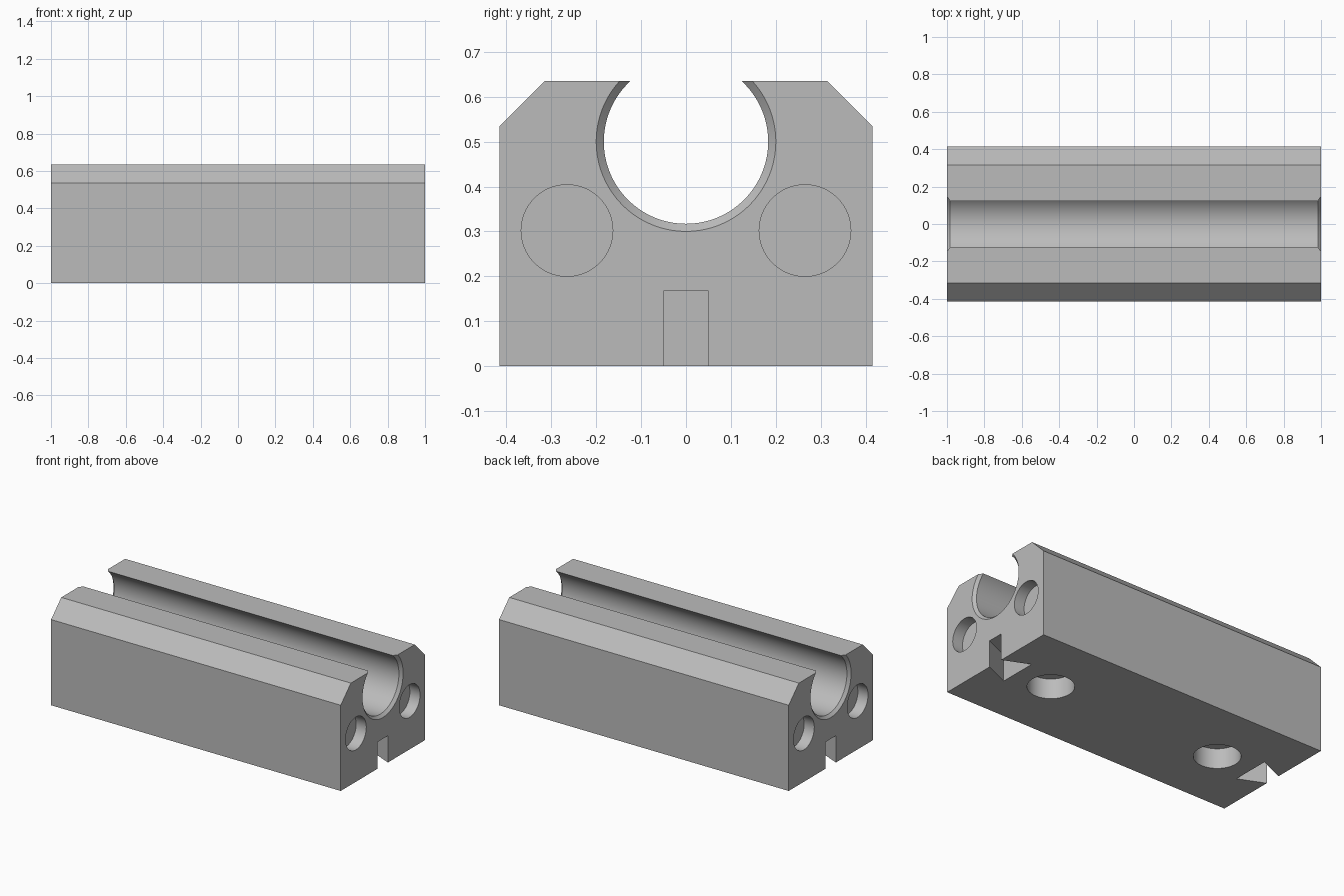
import bpy, bmesh, math

cube = bpy.data.objects.get("Cube")
if cube:
    bpy.data.objects.remove(cube, do_unlink=True)

grey = bpy.data.materials.new("plain grey")
grey.use_nodes = True
colour = (0.5, 0.5, 0.5, 1)
grey.diffuse_color = colour
grey.node_tree.nodes["Principled BSDF"].inputs["Base Color"].default_value = colour


def loft(name, rings):
    """Skin a closed solid through matching rings of points."""
    bm = bmesh.new()
    loops = [[bm.verts.new(p) for p in ring] for ring in rings]
    n = len(loops[0])
    for a, b in zip(loops, loops[1:]):
        for i in range(n):
            j = (i + 1) % n
            bm.faces.new((a[i], a[j], b[j], b[i]))
    bm.faces.new(loops[0])
    bm.faces.new(loops[-1])
    bmesh.ops.recalc_face_normals(bm, faces=bm.faces)
    mesh = bpy.data.meshes.new(name)
    bm.to_mesh(mesh)
    bm.free()
    obj = bpy.data.objects.new(name, mesh)
    obj.data.materials.append(grey)
    bpy.context.collection.objects.link(obj)
    return obj


def circle_x(x, y, z, r, n=64):
    turn = 2 * math.pi / n
    return [(x, y + r * math.cos(i * turn), z + r * math.sin(i * turn)) for i in range(n)]


def circle_z(x, y, z, r, n=64):
    turn = 2 * math.pi / n
    return [(x + r * math.cos(i * turn), y + r * math.sin(i * turn), z) for i in range(n)]


# Block with chamfered upper edges
half = [(0.415, 0), (0.415, 0.535), (0.315, 0.635)]
profile = half + [(-y, z) for y, z in reversed(half)]
block = loft("rail_block", [[(x, y, z) for y, z in profile] for x in (-1, 1)])

cutters = []

# Open round channel, flared at both ends
bore, flare, lip = 0.183, 0.2, 0.017
stations = [(-1.1, flare + 0.1), (-1, flare), (-1 + lip, bore),
            (1 - lip, bore), (1, flare), (1.1, flare + 0.1)]
cutters.append(loft("channel_cutter", [circle_x(x, 0, 0.5, r, 128) for x, r in stations]))

for s in (-1, 1):
    # Blind round holes in each end
    for y in (-0.265, 0.265):
        cutters.append(loft("end_hole_cutter",
                            [circle_x(s * x, y, 0.302, 0.102) for x in (0.93, 1.1)]))
    # Blind round hole in the underside
    cutters.append(loft("base_hole_cutter",
                        [circle_z(s * 0.6, 0, z, 0.132) for z in (-0.1, 0.125)]))
    # Dovetail slot, wider on the inside
    plan = [(0.84, -0.12), (1, -0.05), (1.1, -0.05), (1.1, 0.05), (1, 0.05), (0.84, 0.12)]
    cutters.append(loft("slot_cutter",
                        [[(s * x, y, z) for x, y in plan] for z in (-0.1, 0.167)]))

# Cut everything out of the block
for cutter in cutters:
    mod = block.modifiers.new(cutter.name, 'BOOLEAN')
    mod.operation = 'DIFFERENCE'
    mod.solver = 'EXACT'
    mod.object = cutter
bpy.context.view_layer.update()
evaluated = block.evaluated_get(bpy.context.evaluated_depsgraph_get())
cut_mesh = bpy.data.meshes.new_from_object(evaluated)
block.modifiers.clear()
block.data = cut_mesh
for cutter in cutters:
    bpy.data.objects.remove(cutter, do_unlink=True)

# Smooth the round walls, keep the edges sharp
bpy.ops.object.select_all(action='DESELECT')
block.select_set(True)
bpy.context.view_layer.objects.active = block
bpy.ops.object.shade_smooth_by_angle(angle=math.radians(25))
